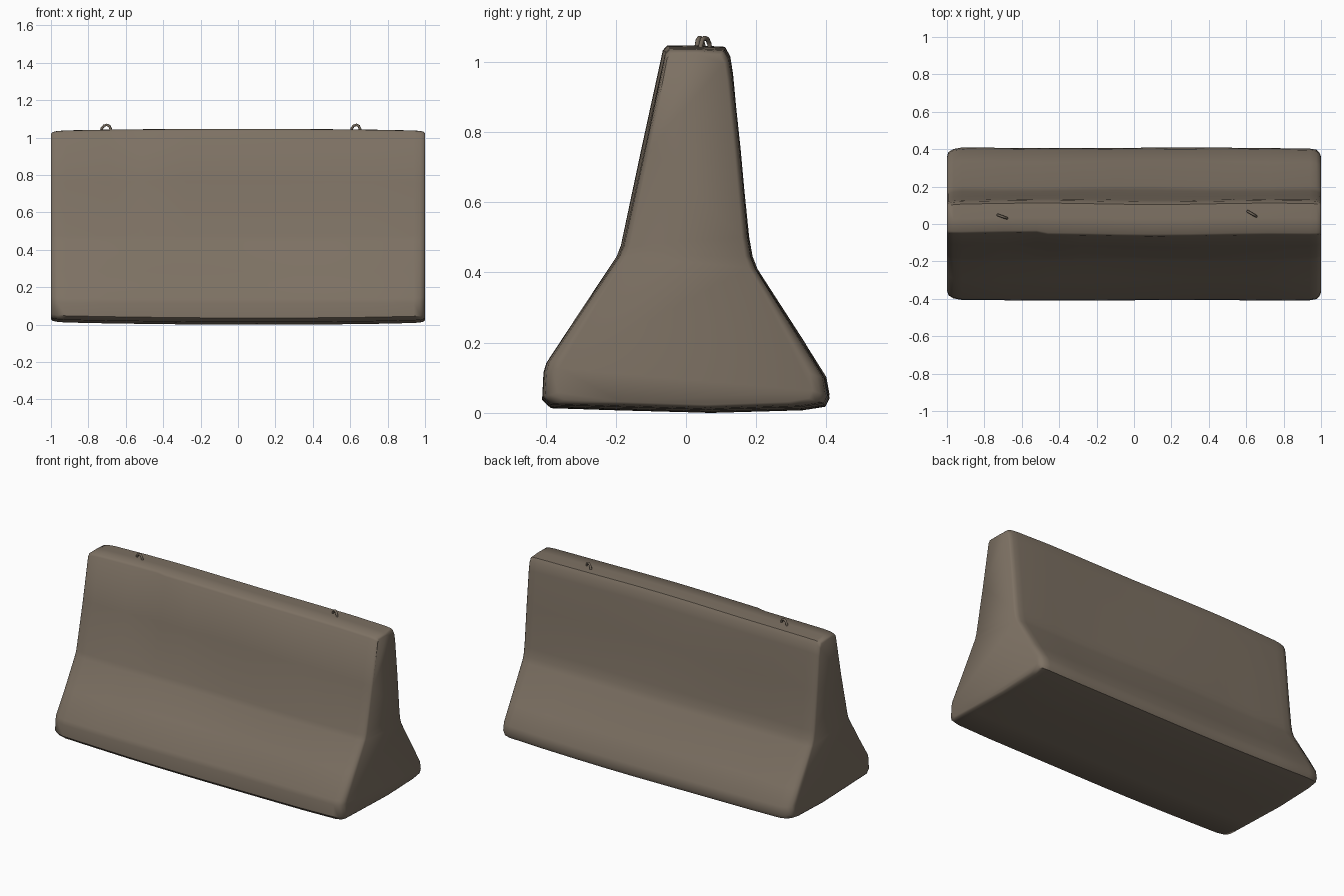
import bpy, bmesh, math
from mathutils import Vector

if "Cube" in bpy.data.objects:
    bpy.data.objects.remove(bpy.data.objects["Cube"])


def material(name, col):
    m = bpy.data.materials.new(name)
    m.diffuse_color = (*col, 1)
    m.use_nodes = True
    m.node_tree.nodes["Principled BSDF"].inputs["Base Color"].default_value = m.diffuse_color
    return m


concrete = material("weathered_concrete", (0.205, 0.165, 0.125))
steel = material("dull_steel", (0.17, 0.138, 0.105))

# Cross-section (y, z), counter-clockwise seen from +x
profile = [(-0.385, 0.018), (-0.2, 0.012), (0.07, 0.004), (0.33, 0.012), (0.395, 0.022),
           (0.407, 0.045), (0.398, 0.095), (0.335, 0.20), (0.20, 0.41), (0.186, 0.445),
           (0.176, 0.50), (0.152, 0.74), (0.130, 0.96), (0.122, 1.01), (0.108, 1.035), (0.03, 1.039),
           (-0.050, 1.038), (-0.062, 1.025), (-0.120, 0.76), (-0.182, 0.475), (-0.194, 0.445),
           (-0.30, 0.285), (-0.396, 0.142), (-0.404, 0.115), (-0.408, 0.04)]

# Stations along the length: x, y scale, z scale
stations = [(-1.0, 0.88, 0.965), (-0.992, 0.94, 0.982), (-0.965, 0.98, 0.992), (-0.92, 1, 0.997),
            (-0.7, 1, 1), (-0.52, 1, 1), (-0.46, 1, 1), (-0.28, 1, 1), (-0.1, 1, 1), (0.1, 1, 1),
            (0.3, 1, 1), (0.5, 1, 1), (0.72, 1, 1), (0.94, 0.995, 0.997), (0.975, 0.98, 0.992),
            (0.992, 0.94, 0.985), (1.0, 0.89, 0.97)]


def section_point(x, sy, sz, y, z):
    """Profile point with end rounding, a slight crown and gentle wear."""
    y2 = y * sy
    z2 = 0.52 + (z - 0.52) * sz
    crown = 0.008 * math.cos(x * math.pi / 2)
    z2 += crown * (1 if z > 0.6 else -0.6 if z < 0.1 else 0)
    if z < 0.1:
        z2 += 0.004 * (1 - math.cos((x - 0.2) * 2))
    y2 += 0.004 * math.sin(5 * x + 4 * z) * (1 if abs(y) < 0.38 else 0.5)
    # Worn upper front at the left end
    if x < -0.5 and y < 0 and z > 0.6:
        y2 += 0.012
    return Vector((x, y2, max(z2, 0.0)))


# Barrier body: loft through the stations
bm = bmesh.new()
rings = [[bm.verts.new(section_point(*s, y, z)) for y, z in profile] for s in stations]
n = len(profile)
for a, b in zip(rings, rings[1:]):
    for i in range(n):
        j = (i + 1) % n
        bm.faces.new((a[i], a[j], b[j], b[i]))
bm.faces.new(rings[0])
bm.faces.new(rings[-1])
bmesh.ops.recalc_face_normals(bm, faces=bm.faces)
me = bpy.data.meshes.new("barrier_body")
bm.to_mesh(me)
bm.free()
body = bpy.data.objects.new("barrier_body", me)
bpy.context.collection.objects.link(body)
me.materials.append(concrete)
bpy.context.view_layer.objects.active = body
body.select_set(True)
bpy.ops.object.shade_smooth_by_angle(angle=math.radians(48))
body.select_set(False)


# Lifting loops: bent bar hooks in the top
def lifting_loop(name, x, y, angle):
    cu = bpy.data.curves.new(name, 'CURVE')
    cu.dimensions = '3D'
    cu.bevel_depth = 0.007
    cu.bevel_resolution = 1
    cu.use_fill_caps = True
    pts = [(-0.028, 1.02), (-0.024, 1.05), (-0.012, 1.064), (0.004, 1.068),
           (0.018, 1.062), (0.026, 1.046), (0.03, 1.02)]
    sp = cu.splines.new('POLY')
    sp.points.add(len(pts) - 1)
    for p, (u, z) in zip(sp.points, pts):
        p.co = (u, 0, z, 1)
    cu.materials.append(steel)
    ob = bpy.data.objects.new(name, cu)
    ob.location = (x, y, 0)
    ob.rotation_euler = (0, 0, math.radians(angle))
    bpy.context.collection.objects.link(ob)


lifting_loop("left_lifting_loop", -0.705, 0.04, -20)
lifting_loop("right_lifting_loop", 0.63, 0.055, -30)
